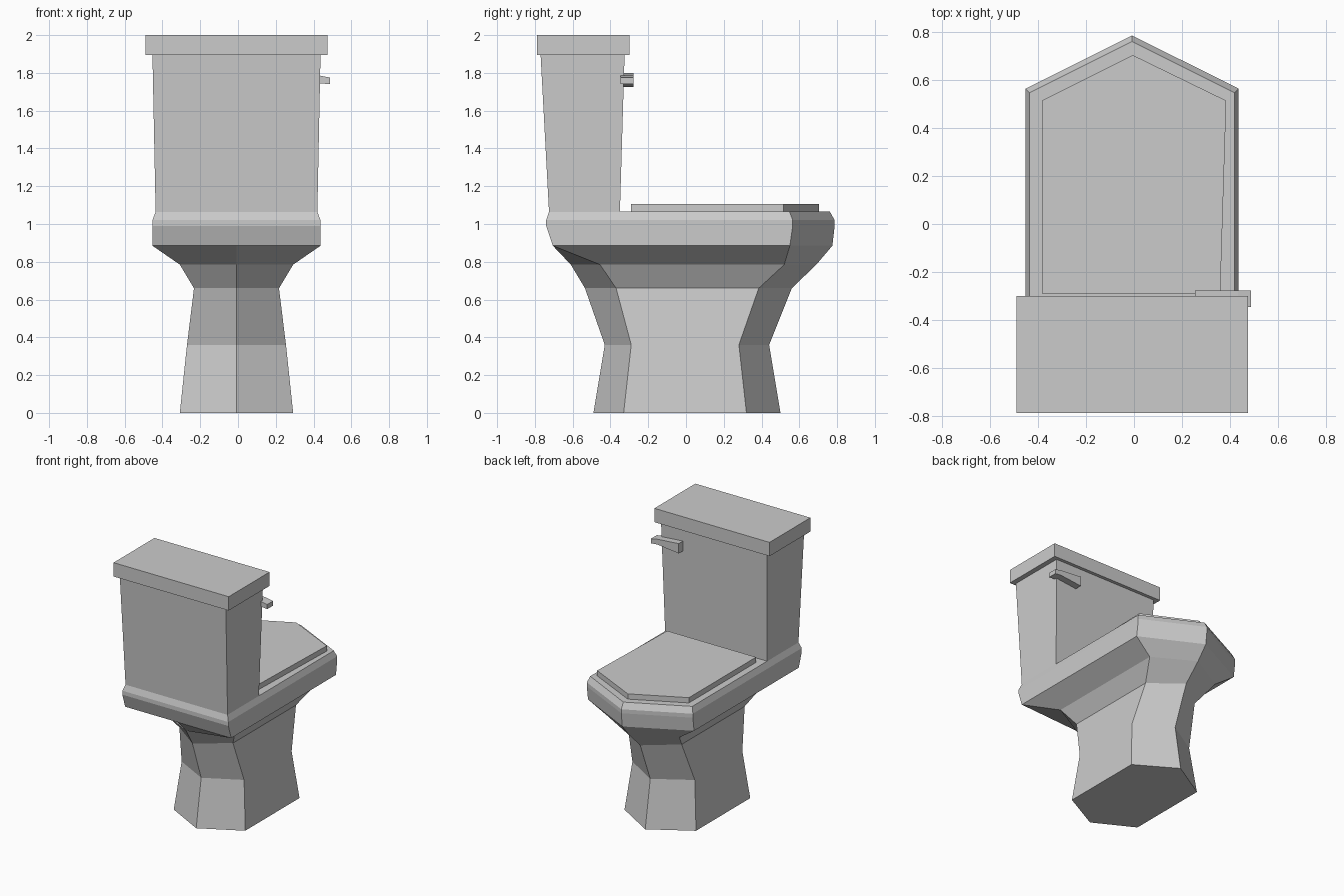
import bpy

if "Cube" in bpy.data.objects:
    bpy.data.objects.remove(bpy.data.objects["Cube"])

CX = -0.008  # body axis; the lever overhangs on +x


def loft(name, rings):
    """Skin a stack of equal-length point rings and cap both ends."""
    n = len(rings[0])
    verts = [p for r in rings for p in r]
    faces = [tuple(reversed(range(n))), tuple(range(len(verts) - n, len(verts)))]
    for k in range(len(rings) - 1):
        for i in range(n):
            j = (i + 1) % n
            faces.append((k * n + i, k * n + j, (k + 1) * n + j, (k + 1) * n + i))
    mesh = bpy.data.meshes.new(name)
    mesh.from_pydata(verts, [], faces)
    mesh.update()
    ob = bpy.data.objects.new(name, mesh)
    bpy.context.collection.objects.link(ob)
    return ob


def hexagon(z, w, back_tip, back, front, front_tip):
    return [(CX, back_tip, z), (CX + w, back, z), (CX + w, front, z),
            (CX, front_tip, z), (CX - w, front, z), (CX - w, back, z)]


def rect(z, w, y0, y1):
    return [(CX - w, y0, z), (CX + w, y0, z), (CX + w, y1, z), (CX - w, y1, z)]


# Pedestal and bowl: six-sided sections, flat at the back from the rim up
loft("bowl", [hexagon(*s) for s in (
    (0.00, 0.30, -0.49, -0.33, 0.32, 0.50),
    (0.36, 0.262, -0.43, -0.29, 0.28, 0.44),
    (0.66, 0.225, -0.535, -0.37, 0.385, 0.56),
    (0.785, 0.30, -0.61, -0.455, 0.52, 0.69),
    (0.885, 0.445, -0.705, -0.705, 0.55, 0.775),
    (0.99, 0.445, -0.74, -0.74, 0.565, 0.787),
    (1.02, 0.445, -0.74, -0.74, 0.565, 0.787),
    (1.065, 0.428, -0.725, -0.725, 0.548, 0.762))])

# Closed seat cover, slightly narrower at one hinge corner
outline = [(-0.385, -0.29), (0.36, -0.29), (0.385, 0.515), (-0.005, 0.705), (-0.385, 0.515)]
loft("seat_cover", [[(x, y, z) for x, y in outline] for z in (1.065, 1.105)])

# Tapered cistern and its lid
loft("tank", [rect(1.06, 0.428, -0.725, -0.35), rect(1.90, 0.445, -0.77, -0.325)])
loft("tank_lid", [rect(1.895, 0.483, -0.79, -0.30), rect(2.0, 0.483, -0.79, -0.30)])

# Flush lever, tapering toward the outer end
loft("flush_lever", [[(x, -0.347, z0), (x, -0.277, z0), (x, -0.277, z1), (x, -0.347, z1)]
                     for x, z0, z1 in ((0.255, 1.725, 1.80), (0.435, 1.745, 1.785), (0.488, 1.74, 1.775))])
